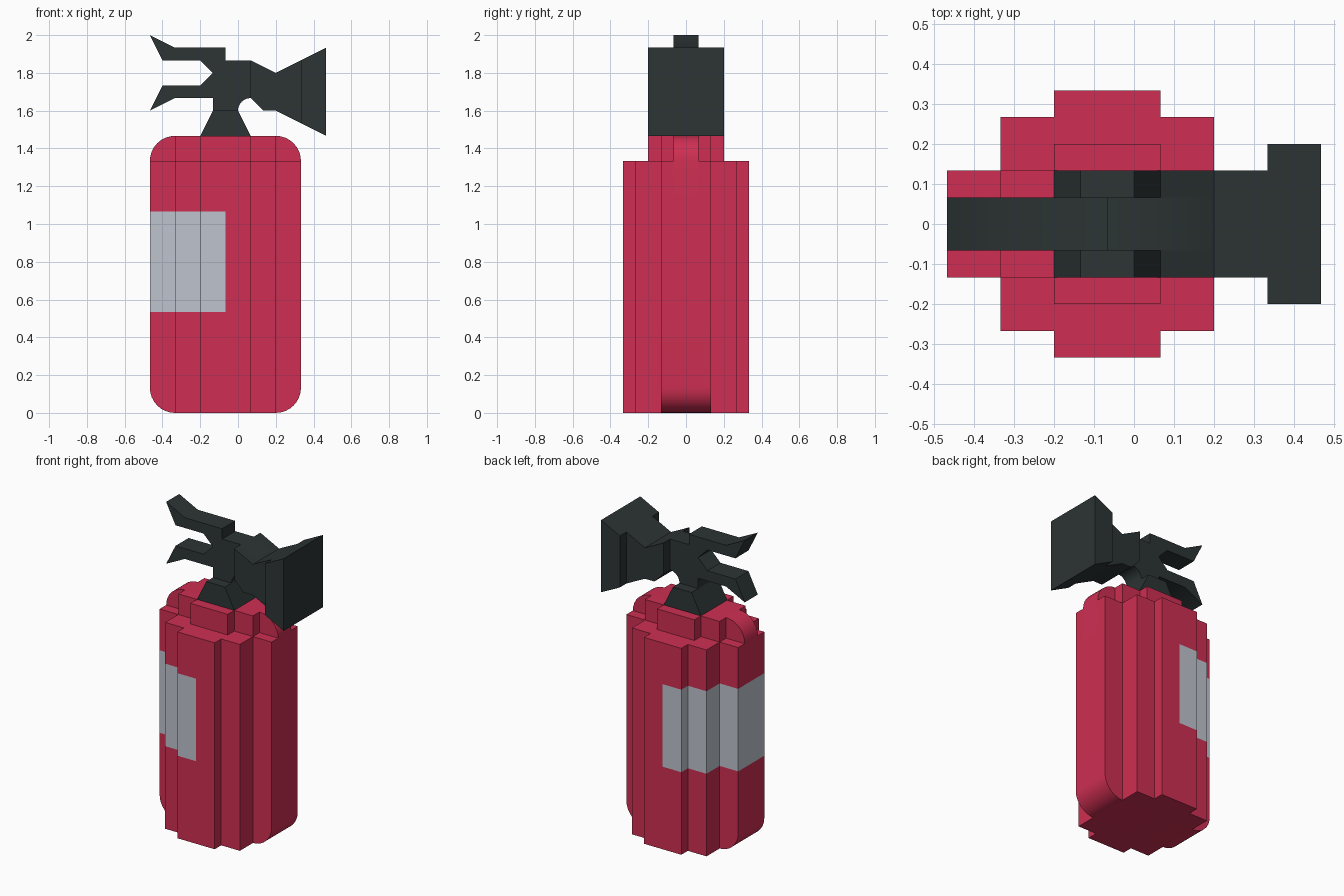
import bpy, bmesh, math

if "Cube" in bpy.data.objects:
    bpy.data.objects.remove(bpy.data.objects["Cube"])

U = 1 / 15  # grid unit of the model


def material(name, rgb):
    m = bpy.data.materials.new(name)
    m.diffuse_color = (*rgb, 1)
    m.use_nodes = True
    m.node_tree.nodes["Principled BSDF"].inputs["Base Color"].default_value = m.diffuse_color
    return m


RED = material("red paint", (0.62, 0.028, 0.085))
GREY = material("label grey", (0.52, 0.56, 0.62))
BLACK = material("dark plastic", (0.026, 0.035, 0.035))


def arc(cx, cz, r, a0, a1, n=8):
    return [(cx + r * math.cos(math.radians(a0 + (a1 - a0) * i / n)),
             cz + r * math.sin(math.radians(a0 + (a1 - a0) * i / n))) for i in range(n + 1)]


def slab(bm, prof, ya, yb, cap_front, cap_back):
    # side-on profile (counter-clockwise from the front) extruded along y
    a = [bm.verts.new((x * U, ya * U, z * U)) for x, z in prof]
    b = [bm.verts.new((x * U, yb * U, z * U)) for x, z in prof]
    n = len(prof)
    for i in range(n):
        j = (i + 1) % n
        bm.faces.new((a[i], b[i], b[j], a[j]))
    if cap_front:
        bm.faces.new(a)
    if cap_back:
        bm.faces.new(b[::-1])


def tiers(layers):
    # nested profiles, each stepping further out on both sides
    bm = bmesh.new()
    inner = None
    for prof, y in layers:
        if inner is None:
            slab(bm, prof, -y, y, True, True)
        else:
            slab(bm, prof, -y, -inner, True, False)
            slab(bm, prof, inner, y, False, True)
        inner = y
    return bm


def finish(bm, name, mats):
    me = bpy.data.meshes.new(name)
    bm.to_mesh(me)
    bm.free()
    ob = bpy.data.objects.new(name, me)
    bpy.context.collection.objects.link(ob)
    for m in mats:
        me.materials.append(m)
    bpy.ops.object.select_all(action='DESELECT')
    ob.select_set(True)
    bpy.context.view_layer.objects.active = ob
    bpy.ops.object.shade_smooth_by_angle(angle=math.radians(30))
    return ob


def box(x0, x1, z0, z1):
    return [(x0, z0), (x1, z0), (x1, z1), (x0, z1)]


def stepped(x0, x1, z1, sx0, sx1, z2, base):
    # base outline, shoulder at z1, narrower block up to z2
    return base + [(x1, z1), (sx1, z1), (sx1, z2), (sx0, z2), (sx0, z1), (x0, z1)]


# Tank: stepped round body
bottom = arc(-5, 2, 2, 180, 270) + arc(3, 2, 2, 270, 360)
top = arc(3, 20, 2, 0, 90) + arc(-5, 20, 2, 90, 180)
bm = tiers([
    (bottom + top, 1),
    (stepped(-7, 5, 20, -5, 3, 22, bottom), 2),
    (stepped(-5, 3, 20, -3, 1, 22, [(-5, 0), (3, 0)]), 3),
    (box(-5, 3, 0, 20), 4),
    (box(-3, 1, 0, 20), 5),
])

# Label: cut into the tank faces on the left half
for z in (8, 16):
    bmesh.ops.bisect_plane(bm, geom=bm.verts[:] + bm.edges[:] + bm.faces[:], dist=1e-6,
                           plane_co=(0, 0, z * U), plane_no=(0, 0, 1))


def in_band(f):
    return 8 * U < f.calc_center_median().z < 16 * U and abs(f.normal.z) < 0.5


bm.normal_update()
band = [f for f in bm.faces if in_band(f)]
edges = list({e for f in band for e in f.edges})
verts = list({v for f in band for v in f.verts})
bmesh.ops.bisect_plane(bm, geom=verts + edges + band, dist=1e-6,
                       plane_co=(-U, 0, 0), plane_no=(1, 0, 0))
bm.normal_update()
for f in bm.faces:
    if in_band(f) and f.calc_center_median().x < -U:
        f.material_index = 1
finish(bm, "tank", [RED, GREY])

# Neck under the valve
finish(tiers([([(-3, 22), (1, 22), (0, 24), (-2, 24)], 2)]), "valve_neck", [BLACK])

# Valve with two levers and a flared nozzle
nozzle = [(2, 24), (3, 24), (7, 22), (7, 29), (3, 27), (1, 28)]
levers = [(-1, 28), (-1, 29), (-5, 29), (-7, 30), (-6, 28), (-3, 28), (-2, 27),
          (-3, 26), (-6, 26), (-7, 24), (-5, 25), (-2, 25)]
finish(tiers([
    ([(-2, 24)] + arc(1, 24, 1, 180, 90) + nozzle + levers, 1),
    ([(1, 25)] + nozzle, 2),
    ([(5, 23), (7, 22), (7, 29), (5, 28)], 3),
]), "handle_and_nozzle", [BLACK])
